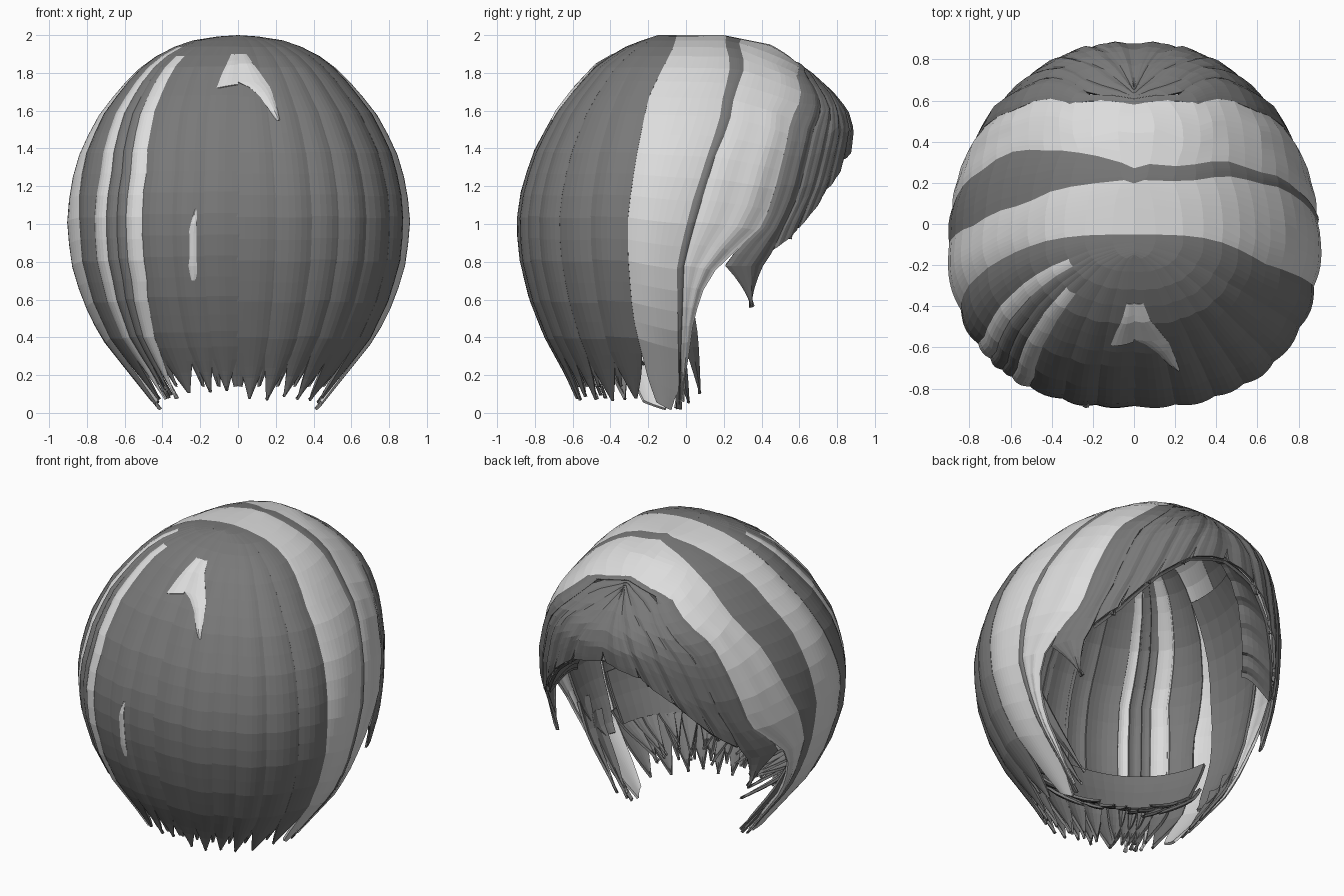
import bpy
import math
import random

random.seed(4)
if "Cube" in bpy.data.objects:
    bpy.data.objects.remove(bpy.data.objects["Cube"])


def material(name, value):
    m = bpy.data.materials.new(name)
    m.use_nodes = True
    colour = (value, value, value, 1)
    m.diffuse_color = colour
    bsdf = m.node_tree.nodes["Principled BSDF"]
    bsdf.inputs["Base Color"].default_value = colour
    bsdf.inputs["Roughness"].default_value = 0.7
    return m


DARK = material("dark grey hair", 0.19)
LIGHT = material("light grey hair", 0.72)

# Envelope of the hair by height: half width, depth to the back, depth to the face
WIDTH = [(2, 0), (1.99, .15), (1.97, .25), (1.93, .36), (1.88, .45), (1.8, .55), (1.6, .72),
         (1.4, .83), (1.2, .89), (1, .91), (.8, .89), (.6, .83), (.4, .73), (.2, .57), (0, .41)]
BACK = [(2, .1), (1.95, .25), (1.85, .42), (1.7, .56), (1.6, .64), (1.4, .75), (1.2, .82), (1, .85),
        (.8, .83), (.6, .78), (.4, .7), (.2, .59), (0, .5)]
FACE = [(2, .25), (1.95, .5), (1.9, .58), (1.8, .72), (1.7, .83), (1.6, .91), (1.5, .94),
        (1.4, .93), (1.2, .9), (1, .85), (0, .7)]
POWER = 2.4
MIDDLE = -0.05


def look_up(table, z):
    if z >= table[0][0]:
        return table[0][1]
    for (za, a), (zb, b) in zip(table, table[1:]):
        if z >= zb:
            return a + (b - a) * (za - z) / (za - zb)
    return table[-1][1]


def signed_power(value):
    return math.copysign(abs(value) ** (2 / POWER), value)


def surface(side, angle, z, scale):
    """Envelope point; angle runs from 0 at the nape to 180 at the face."""
    a = math.radians(angle)
    across = signed_power(math.sin(a))
    along = abs(signed_power(math.cos(a)))
    depth = -look_up(BACK, z) if math.cos(a) > 0 else look_up(FACE, z)
    # the head narrows a little towards the temples
    narrow = 1 + 0.06 * min(0, math.sin(2 * a))
    return (side * look_up(WIDTH, z) * across * scale * narrow, MIDDLE + depth * along * scale, z)


def guide(*keys):
    """Lock edge from (height, depth fraction) keys, stored as (height, angle)."""
    out = []
    for z, c in keys:
        out.append((z, 90 + math.degrees(math.asin(math.copysign(abs(c) ** (POWER / 2), c)))))
    return out


def back_edge(side, angle, end):
    """Edge of a back lock; those on the right swing forward at the root and tip."""
    if side > 0:
        return [(2, angle), (end, angle)]
    swing = max(0, 60 - angle) * 0.25 if angle > 30 else 0
    return [(2, angle * 1.24), (1.85, angle * 1.24), (1.3, angle), (.7, angle), (end, angle + swing)]


def sheet(name, point, nu, nt, mat, flip=False, thick=0.018):
    verts = [point(i / nu, j / nt) for j in range(nt + 1) for i in range(nu + 1)]
    faces = []
    for j in range(nt):
        for i in range(nu):
            a = j * (nu + 1) + i
            f = (a, a + nu + 1, a + nu + 2, a + 1)
            faces.append(f[::-1] if flip else f)
    mesh = bpy.data.meshes.new(name)
    mesh.from_pydata(verts, [], faces)
    mesh.materials.append(mat)
    obj = bpy.data.objects.new(name, mesh)
    bpy.context.collection.objects.link(obj)
    mod = obj.modifiers.new("thickness", "SOLIDIFY")
    mod.thickness = thick
    mod.offset = -1
    return obj


def lock(name, side, ga, gb, mat, scale=0.988, bulge=0.018, tip=0.1, taper=0.87,
         nu=6, nt=26, curl=0.0, thick=0.016, ripple=0.0):
    def point(u, t):
        q = (1 - math.cos(math.pi * t)) / 2
        w = 1 - (1 - tip) * max(0, (q - taper) / (1 - taper)) ** 1.4
        v = 0.5 + (u - 0.5) * w
        ends = []
        for g in (ga, gb):
            z = g[0][0] + (g[-1][0] - g[0][0]) * q
            ends.append((z, look_up(g, z)))
        z = ends[0][0] * (1 - v) + ends[1][0] * v
        angle = ends[0][1] * (1 - v) + ends[1][1] * v
        s = scale + bulge * math.sin(math.pi * u) - curl * q * q
        s += ripple * math.sin(u * math.pi * 4) * min(1, 3 * q)
        return surface(side, angle, z, s)
    return sheet(name, point, nu, nt, mat, side < 0, thick)


# Edges of the side bands, sweeping from the parting past the ears
rear_r = guide((2, 0), (1.95, -.05), (1.85, -.15), (1.7, -.25), (1, -.31), (.5, -.31), (.07, -.25))
mid_r = guide((2, 1), (1.99, .87), (1.97, .65), (1.95, .52), (1.7, .3), (1.4, .19), (1.1, .09),
              (.8, 0), (0, .02))
fore_r = guide((1.985, 1), (1.97, .82), (1.95, .66), (1.7, .37), (1.35, .22), (1.05, .13),
               (.8, .05), (.04, .02))
rear_l = [(2, 90), (1.8, 84), (1.5, 77), (1.2, 71), (1, 67), (.07, 70)]
mid_l = guide((2, 1), (1.99, .87), (1.97, .62), (1.93, .42), (1.8, .2), (1.5, .05), (1, -.05), (0, -.02))
fore_l = guide((1.985, 1), (1.97, .9), (1.95, .78), (1.9, .7), (1.8, .57), (1.5, .35), (1.2, .25),
               (1, .15), (.8, .06), (.04, .02))
temple = guide((1.85, 1), (1.8, .9), (1.55, .67), (1.2, .61), (1, .57), (.9, .44), (.8, .3),
               (.7, .2), (.5, .12), (.08, .05))

# Back locks, fanning out from the crown; light locks keep a dark root above a height
right_edges = [0, 10, 21, 33, 45, 62]
left_edges = [0, 9, 18, 31, 37, 42, 47, 55]
light_roots = {31: 1.87, 47: 1.94}
for side, edges, lights, rear in ((1, right_edges, {}, rear_r), (-1, left_edges, light_roots, rear_l)):
    for k, a in enumerate(edges):
        end = random.uniform(0.06, 0.12)
        last = k == len(edges) - 1
        far = rear if last else back_edge(side, edges[k + 1] + .8, end)
        obj = lock("back_lock", side, back_edge(side, a - .8, end), far,
                   LIGHT if a in lights else DARK, 0.985 + 0.005 * (k % 2))
        if a in lights:
            obj.data.materials.append(DARK)
            for f in obj.data.polygons:
                f.material_index = int(f.center.z > lights[a])
        # shorter under-tip that fills the gap between two long tips
        lock("back_under_tip", side, [(.7, a - 6), (.13, a - 4)], [(.7, a + 6), (.15, a + 3)],
             DARK, 0.965, nu=4, nt=10, tip=0.25, taper=0.6)

# Side bands
for side, rear, mid, fore in ((1, rear_r, mid_r, fore_r), (-1, rear_l, mid_l, fore_l)):
    lock("side_light_band", side, rear, mid, LIGHT, nu=10, tip=0.6, taper=0.93)
    lock("side_dark_band", side, mid, fore, DARK, bulge=0.008)
    lock("temple_light_band", side, fore, temple, LIGHT, nu=12, ripple=0.004, bulge=0.014)
    # loose thin strands below the ear
    for a, z0, z1 in ((91, .6, .1), (87, .5, .05)):
        lock("loose_strand", side, [(z0, a - 3), (z1, a + 4)], [(z0, a + 3), (z1, a + 9)],
             DARK, 0.95, nu=2, nt=10, taper=0.3)
    # dark layer lining the side bands
    lock("side_lining", side, [(1.75, 84), (1.2, 78), (.35, 78)],
         [(1.75, 112), (1.3, 104), (.9, 96), (.35, 91)], DARK, 0.955, tip=0.5, nu=6, nt=16)

# Fringe, brushed from the parting towards both temples
f0 = guide((1.86, 1), (1.8, .88), (1.55, .65), (1.2, .59), (1, .55), (.9, .43), (.78, .3), (.56, .48))
f1 = guide((1.84, 1), (1.8, .95), (1.5, .78), (1.1, .72), (.9, .64), (.78, .58), (.56, .54))
f2 = guide((1.83, 1), (1.75, .96), (1.5, .87), (1.2, .83), (.97, .77))
f3 = guide((1.82, 1), (1.6, .95), (1.3, .92), (1.18, .9))
f4 = guide((1.81, 1), (1.5, .985), (1.34, .975))
f5 = guide((1.8, 1), (1.4, 1))
wing_end = guide((1.84, 1), (1.8, .95), (1.5, .78), (1.1, .72), (.86, .62))
for side in (1, -1):
    lock("fringe_wing", side, f0, f1, DARK, 0.99, taper=.78, nu=8, ripple=0.003)
    for ga, gb in ((wing_end, f2), (f2, f3), (f3, f4), (f4, f5)):
        lock("fringe_lock", side, ga, gb, DARK, 0.987, tip=0.9, taper=0.85,
             nu=8, nt=18, bulge=0.012, ripple=0.003)

    # Underside of the fringe, folded back into the opening
    def under(u, t, side=side):
        rim = [wing_end[-1], f2[-1], f3[-1], f4[-1], f5[-1]]
        k = min(int(u * 4), 3)
        f = u * 4 - k
        z = rim[k][0] * (1 - f) + rim[k + 1][0] * f
        angle = rim[k][1] * (1 - f) + rim[k + 1][1] * f
        x, y, z = surface(side, angle, z, 0.97 - 0.2 * t)
        return (x, y, z + 0.16 * math.sin(t * math.pi / 2) + 0.012 * math.sin(u * 40) * t)
    sheet("fringe_underside", under, 24, 5, DARK, side > 0)

    # Jagged little tips along the fringe rim
    for ga in (f2, f3, f4):
        z, a = ga[-1]
        lock("fringe_tip", side, [(z + .2, a - 5), (z - .05, a - 4)],
             [(z + .2, a + 4), (z - .05, a - 2)], DARK, 0.97, nu=3, nt=8, taper=0.2)

    # Inner band across the nape
    sheet("nape_band", lambda u, t, side=side: surface(side, 80 * u, .72 - .3 * t, .87 - .05 * t),
          14, 4, DARK, side < 0)

    # Short inner strands curling under at the nape
    for k in range(9):
        a = 5 + k * 9
        end = random.uniform(.18, .32)
        lean = random.uniform(-6, 6)
        lock("nape_strand", side, [(.5, a - 6), (end, a + lean - 5)],
             [(.5, a + 6), (end, a + lean + 5)], DARK, 0.86, nu=3, nt=8, taper=0.4, curl=0.3)

# Painted highlights on the back: a patch under the crown and a thin streak
lock("crown_highlight", -1, [(1.9, 0), (1.74, 0)], [(1.9, 3), (1.8, 6), (1.72, 7.5)],
     LIGHT, 1.002, nu=4, nt=10, tip=1, thick=0.006)
lock("crown_highlight", 1, [(1.9, 0), (1.75, 0), (1.73, 3), (1.68, 7), (1.6, 10), (1.55, 12)],
     [(1.9, 4), (1.8, 9), (1.72, 12.5), (1.55, 13.5)], LIGHT, 1.002, nu=4, nt=20, tip=1, thick=0.006)
lock("back_streak", -1, [(1.08, 10.3), (.7, 10.8)], [(1.08, 11), (.95, 13), (.7, 13.8)], LIGHT,
     1.004, nu=3, nt=10, thick=0.006, tip=0.5, bulge=0.006)
